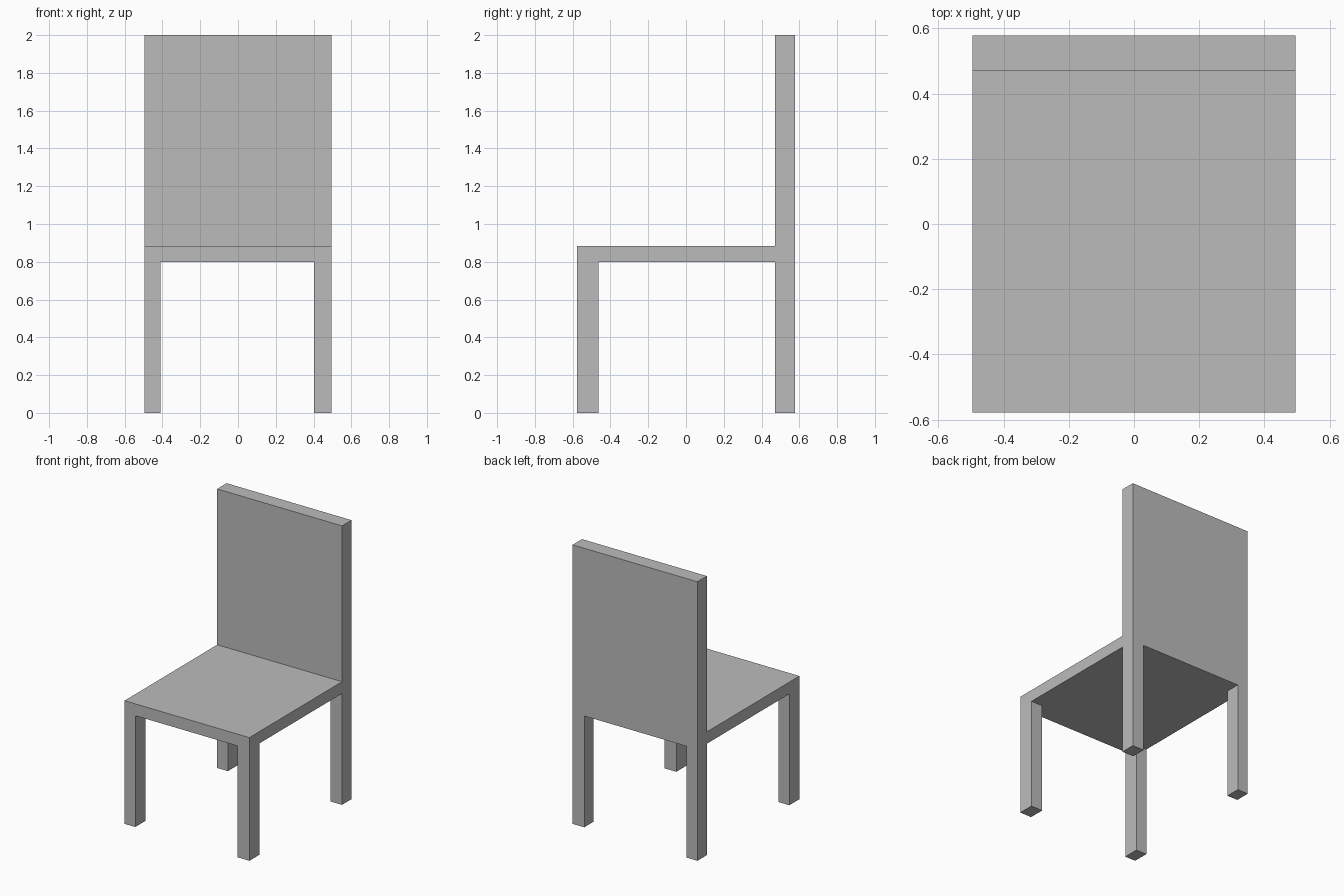
import bpy, bmesh

cube = bpy.data.objects.get("Cube")
if cube:
    bpy.data.objects.remove(cube, do_unlink=True)

# Material
grey = bpy.data.materials.new("plain_grey")
grey.use_nodes = True
colour = (0.5, 0.5, 0.5, 1.0)
grey.diffuse_color = colour
grey.node_tree.nodes["Principled BSDF"].inputs["Base Color"].default_value = colour

# Grid lines of the seat: outer edges and inner edges of the legs
xs = (-0.495, -0.41, 0.402, 0.495)
ys = (-0.578, -0.464, 0.471, 0.578)
seat_bottom, seat_top, back_top = 0.798, 0.883, 2.0

bm = bmesh.new()


def extrude(faces, z):
    """Extrude faces and flatten the new cap at height z; return the cap."""
    made = bmesh.ops.extrude_face_region(bm, geom=faces)["geom"]
    for v in made:
        if isinstance(v, bmesh.types.BMVert):
            v.co.z = z
    bmesh.ops.delete(bm, geom=[f for f in faces if f.is_valid], context="FACES_ONLY")
    return [f for f in made if isinstance(f, bmesh.types.BMFace)]


# Seat slab: a three by three sheet, thickened upwards
grid = [[bm.verts.new((x, y, seat_bottom)) for x in xs] for y in ys]
sheet = [bm.faces.new((grid[j][i], grid[j][i + 1], grid[j + 1][i + 1], grid[j + 1][i]))
         for j in range(3) for i in range(3)]
top = bmesh.ops.extrude_face_region(bm, geom=sheet, use_keep_orig=True)["geom"]
for v in top:
    if isinstance(v, bmesh.types.BMVert):
        v.co.z = seat_top
top_faces = [f for f in top if isinstance(f, bmesh.types.BMFace)]

# Backrest: rear row of the seat pulled up
extrude([f for f in top_faces if f.calc_center_median().y > ys[2]], back_top)

# Legs: four corners of the underside pulled down to the floor
for corner in (sheet[0], sheet[2], sheet[6], sheet[8]):
    extrude([corner], 0.0)

# Clean up coplanar seams
bmesh.ops.recalc_face_normals(bm, faces=bm.faces)
bmesh.ops.dissolve_limit(bm, angle_limit=0.01, verts=bm.verts, edges=bm.edges)
bmesh.ops.recalc_face_normals(bm, faces=bm.faces)

mesh = bpy.data.meshes.new("chair")
bm.to_mesh(mesh)
bm.free()
mesh.materials.append(grey)
chair = bpy.data.objects.new("chair", mesh)
bpy.context.scene.collection.objects.link(chair)
